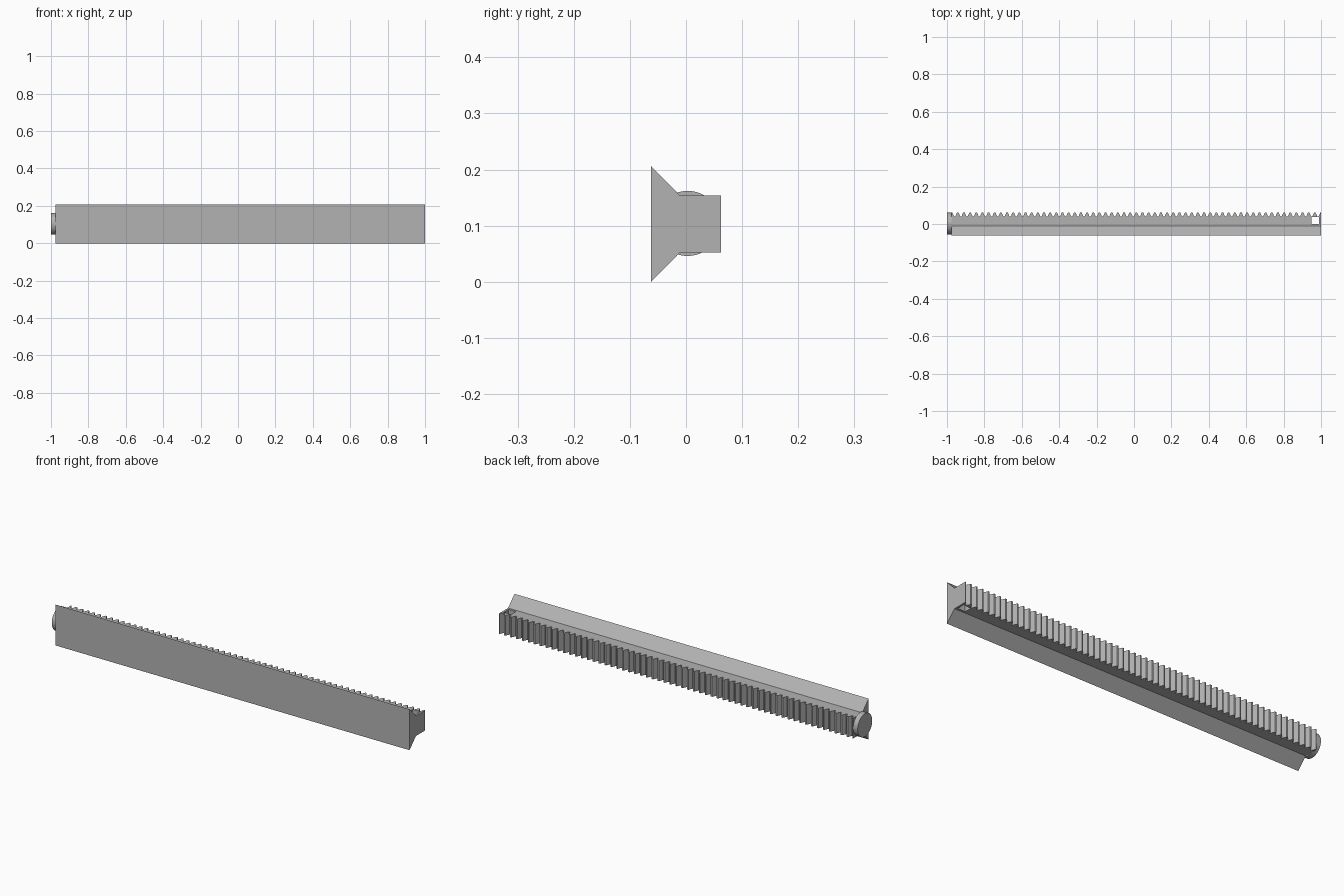
import bpy, bmesh, math
from mathutils import Vector, Matrix

if "Cube" in bpy.data.objects:
    bpy.data.objects.remove(bpy.data.objects["Cube"])

LEFT, RIGHT = -0.975, 1.0
BACK, ROOT = 0.062, 0.041
MID_Z = 0.103
TEETH = 60
PITCH = (RIGHT - LEFT) / TEETH

grey = bpy.data.materials.new("plain grey")
grey.use_nodes = True
colour = (0.45, 0.45, 0.45, 1)
grey.diffuse_color = colour
grey.node_tree.nodes["Principled BSDF"].inputs["Base Color"].default_value = colour


def add_prism(bm, outline, depth):
    """Extrude a closed outline of 3D points along the depth vector."""
    face = bm.faces.new([bm.verts.new(p) for p in outline])
    top = bmesh.ops.extrude_face_region(bm, geom=[face])["geom"]
    moved = [v for v in top if isinstance(v, bmesh.types.BMVert)]
    bmesh.ops.translate(bm, verts=moved, vec=Vector(depth))


def finish(bm, name):
    bmesh.ops.recalc_face_normals(bm, faces=bm.faces[:])
    mesh = bpy.data.meshes.new(name)
    bm.to_mesh(mesh)
    bm.free()
    mesh.materials.append(grey)
    ob = bpy.data.objects.new(name, mesh)
    bpy.context.collection.objects.link(ob)
    return ob


def cut(target, cutter):
    cutter.hide_render = True
    mod = target.modifiers.new("cut", "BOOLEAN")
    mod.operation = "DIFFERENCE"
    mod.solver = "EXACT"
    mod.object = cutter
    bpy.context.view_layer.objects.active = target
    bpy.ops.object.modifier_apply(modifier=mod.name)
    bpy.data.objects.remove(cutter)


# Bar with a dovetail flare at the front
half = [(-0.062, 0.103), (-0.011, 0.051), (BACK, 0.051)]
section = [(y, MID_Z + h) for y, h in half] + [(y, MID_Z - h) for y, h in reversed(half)]
bm = bmesh.new()
add_prism(bm, [(LEFT, y, z) for y, z in section], (RIGHT - LEFT, 0, 0))
bar = finish(bm, "rack_bar")

# Gaps between the teeth
bm = bmesh.new()
rise = 0.01
slope = PITCH * 0.28 / (BACK - ROOT)
root_half = PITCH * 0.11
top_half = root_half + slope * (BACK + rise - ROOT)
for i in range(TEETH):
    x = LEFT + (i + 0.5) * PITCH
    gap = [(x - root_half, ROOT), (x + root_half, ROOT),
           (x + top_half, BACK + rise), (x - top_half, BACK + rise)]
    add_prism(bm, [(px, py, -0.1) for px, py in gap], (0, 0, 0.4))
cut(bar, finish(bm, "tooth_gap_cutter"))

# Square slot through the bar near its left end
bm = bmesh.new()
slot = [(0.948, -0.001), (0.99, -0.001), (0.99, 0.037), (0.948, 0.037)]
add_prism(bm, [(x, y, -0.1) for x, y in slot], (0, 0, 0.4))
cut(bar, finish(bm, "slot_cutter"))

# Round end cap
bm = bmesh.new()
place = Matrix.Translation((-0.987, 0.003, MID_Z + 0.001)) @ Matrix.Rotation(math.pi / 2, 4, "Y")
bmesh.ops.create_cone(bm, cap_ends=True, segments=48, radius1=0.058, radius2=0.058,
                      depth=0.026, matrix=place)
cap = finish(bm, "end_cap")
bpy.ops.object.select_all(action="DESELECT")
cap.select_set(True)
bpy.context.view_layer.objects.active = cap
bpy.ops.object.shade_smooth_by_angle(angle=math.radians(35))
